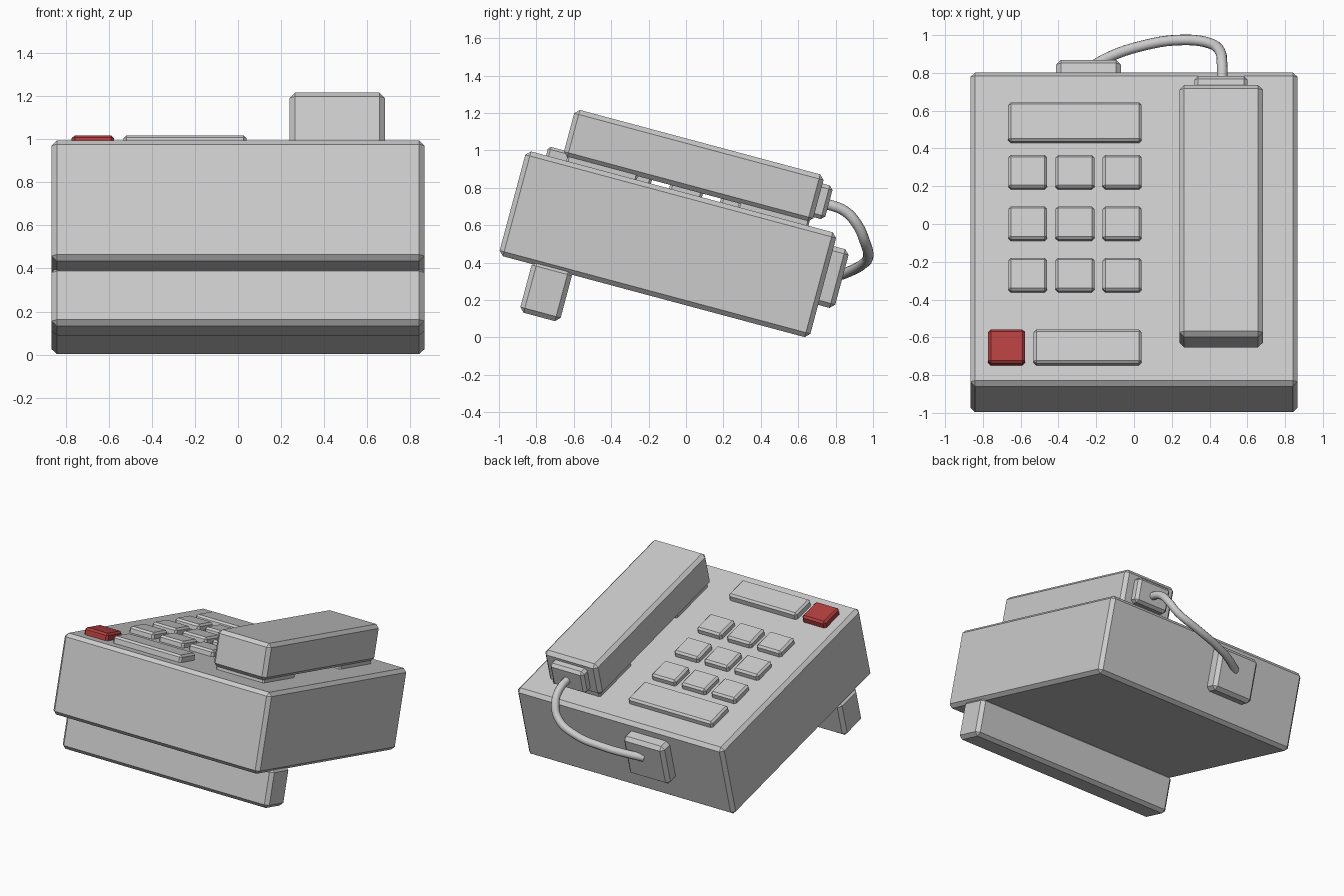
import bpy, bmesh
from math import radians
from mathutils import Matrix, Vector

if "Cube" in bpy.data.objects:
    bpy.data.objects.remove(bpy.data.objects["Cube"])

# The whole phone is built level, then tipped towards the front edge
TILT = Matrix.Translation((0, -0.097, 0.498)) @ Matrix.Rotation(radians(-15), 4, 'X')
TOP = 0.29


def box(name, x, y, z, bevel=0.025, color=None):
    """Chamfered box from (min, max) ranges in the tilted frame."""
    size = Vector((x[1] - x[0], y[1] - y[0], z[1] - z[0]))
    centre = Vector((sum(x), sum(y), sum(z))) / 2
    bm = bmesh.new()
    bmesh.ops.create_cube(bm, size=1)
    bmesh.ops.scale(bm, vec=size, verts=bm.verts)
    bmesh.ops.bevel(bm, geom=bm.edges[:], offset=bevel, segments=1, affect='EDGES')
    mesh = bpy.data.meshes.new(name)
    bm.to_mesh(mesh)
    bm.free()
    ob = bpy.data.objects.new(name, mesh)
    ob.matrix_world = TILT @ Matrix.Translation(centre)
    bpy.context.collection.objects.link(ob)
    if color:
        mat = bpy.data.materials.new(name)
        mat.diffuse_color = color
        mat.use_nodes = True
        mat.node_tree.nodes["Principled BSDF"].inputs["Base Color"].default_value = mat.diffuse_color
        mesh.materials.append(mat)
    return ob


# Body and the full-width stand under its front
box("body", (-0.866, 0.866), (-0.86, 0.86), (-0.29, TOP))
box("stand", (-0.866, 0.866), (-0.675, -0.452), (-0.553, -0.27))

# Handset resting on two pads
box("handset", (0.24, 0.682), (-0.665, 0.715), (0.31, 0.572))
for name, y in (("front", (-0.64, -0.25)), ("back", (0.31, 0.70))):
    box(f"handset_pad_{name}", (0.26, 0.662), y, (0.27, 0.33), 0.01)

# Keypad
for row in range(3):
    for col in range(3):
        x, y = -0.5625 + 0.25 * col, -0.262 + 0.282 * row
        box(f"key_{row}_{col}", (x - 0.103, x + 0.103), (y - 0.091, y + 0.091),
            (TOP - 0.02, 0.335), 0.014)

# Display, lower bar and red button
box("display", (-0.666, 0.04), (0.466, 0.681), (TOP - 0.02, 0.335), 0.014)
box("lower_bar", (-0.531, 0.04), (-0.752, -0.566), (TOP - 0.02, 0.341), 0.014)
box("red_button", (-0.772, -0.576), (-0.752, -0.566), (TOP - 0.02, 0.341), 0.014,
    (0.45, 0.05, 0.05, 1))

# Sockets at the two cord ends
box("handset_socket", (0.32, 0.602), (0.69, 0.775), (0.342, 0.528), 0.02)
box("body_socket", (-0.412, -0.07), (0.83, 0.948), (-0.105, 0.22))

# Cord
path = [(0.466, 0.73, 0.72), (0.466, 0.85, 0.675), (0.455, 0.915, 0.604),
        (0.40, 0.957, 0.51), (0.243, 0.974, 0.435), (0.03, 0.94, 0.388),
        (-0.13, 0.885, 0.358), (-0.23, 0.83, 0.335)]
curve = bpy.data.curves.new("cord", 'CURVE')
curve.dimensions = '3D'
curve.bevel_depth = 0.028
curve.bevel_resolution = 4
curve.use_fill_caps = True
spline = curve.splines.new('BEZIER')
spline.resolution_u = 6
spline.bezier_points.add(len(path) - 1)
for point, co in zip(spline.bezier_points, path):
    point.co = co
for point in spline.bezier_points:
    point.handle_left_type = point.handle_right_type = 'AUTO'
bpy.context.collection.objects.link(bpy.data.objects.new("cord", curve))
